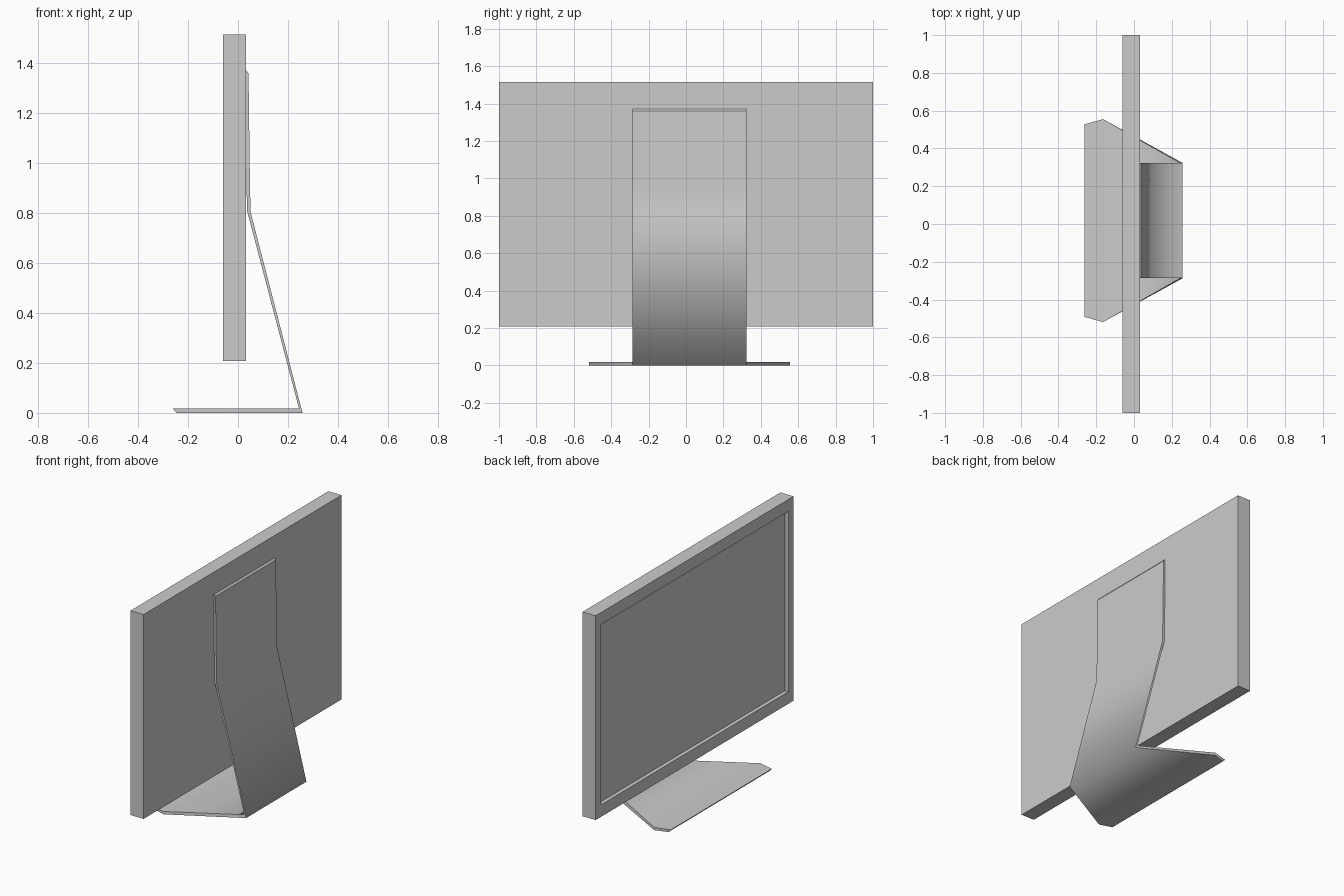
import bpy, bmesh
from mathutils import Vector

if "Cube" in bpy.data.objects:
    bpy.data.objects.remove(bpy.data.objects["Cube"])


def add_object(name, bm):
    bmesh.ops.recalc_face_normals(bm, faces=bm.faces[:])
    mesh = bpy.data.meshes.new(name)
    bm.to_mesh(mesh)
    bm.free()
    obj = bpy.data.objects.new(name, mesh)
    bpy.context.collection.objects.link(obj)
    return obj


# Display panel: a slab with a bezel and recessed screen on the -x side
X0, X1, Z0, Z1 = -0.061, 0.032, 0.207, 1.514
BEZEL_Y, BEZEL_Z, RECESS = 0.052, 0.077, 0.025
zc = (Z0 + Z1) / 2
bm = bmesh.new()
bmesh.ops.create_cube(bm, size=1)
bmesh.ops.scale(bm, vec=(X1 - X0, 2, Z1 - Z0), verts=bm.verts[:])
bmesh.ops.translate(bm, vec=((X0 + X1) / 2, 0, zc), verts=bm.verts[:])
bm.normal_update()
face = min(bm.faces, key=lambda f: f.normal.x)
face = bmesh.ops.extrude_discrete_faces(bm, faces=[face])["faces"][0]
for v in face.verts:
    v.co.y *= 1 - BEZEL_Y
    v.co.z = zc + (v.co.z - zc) * (1 - 2 * BEZEL_Z / (Z1 - Z0))
face = bmesh.ops.extrude_discrete_faces(bm, faces=[face])["faces"][0]
bmesh.ops.translate(bm, vec=(RECESS, 0, 0), verts=face.verts[:])
add_object("display_panel", bm)

# Stand: one folded sheet; inner (x, z), outer (x, z), half width per row
CENTRE_Y = 0.018
ROWS = [
    ((0.030, 1.374), (0.042, 1.360), 0.305),
    ((0.033, 0.980), (0.047, 0.980), 0.305),
    ((0.036, 0.810), (0.050, 0.806), 0.305),
    ((0.244, 0.018), (0.258, 0.000), 0.305),
    ((-0.164, 0.018), (-0.164, 0.000), 0.537),
    ((-0.262, 0.018), (-0.246, 0.000), 0.510),
]
bm = bmesh.new()
rings = []
for (xi, zi), (xo, zo), w in ROWS:
    corners = [(xi, -w, zi), (xi, w, zi), (xo, w, zo), (xo, -w, zo)]
    rings.append([bm.verts.new(Vector(c) + Vector((0, CENTRE_Y, 0))) for c in corners])
for a, b in zip(rings, rings[1:]):
    for i in range(4):
        j = (i + 1) % 4
        bm.faces.new((a[i], a[j], b[j], b[i]))
        # Keep the rim crisp while the folds shade smoothly
        bm.edges.get((a[i], b[i])).smooth = False
for ring in (rings[0], rings[-1]):
    bm.faces.new(ring)
    for i in range(4):
        bm.edges.get((ring[i], ring[(i + 1) % 4])).smooth = False
for f in bm.faces:
    f.smooth = True
add_object("folded_stand", bm)
